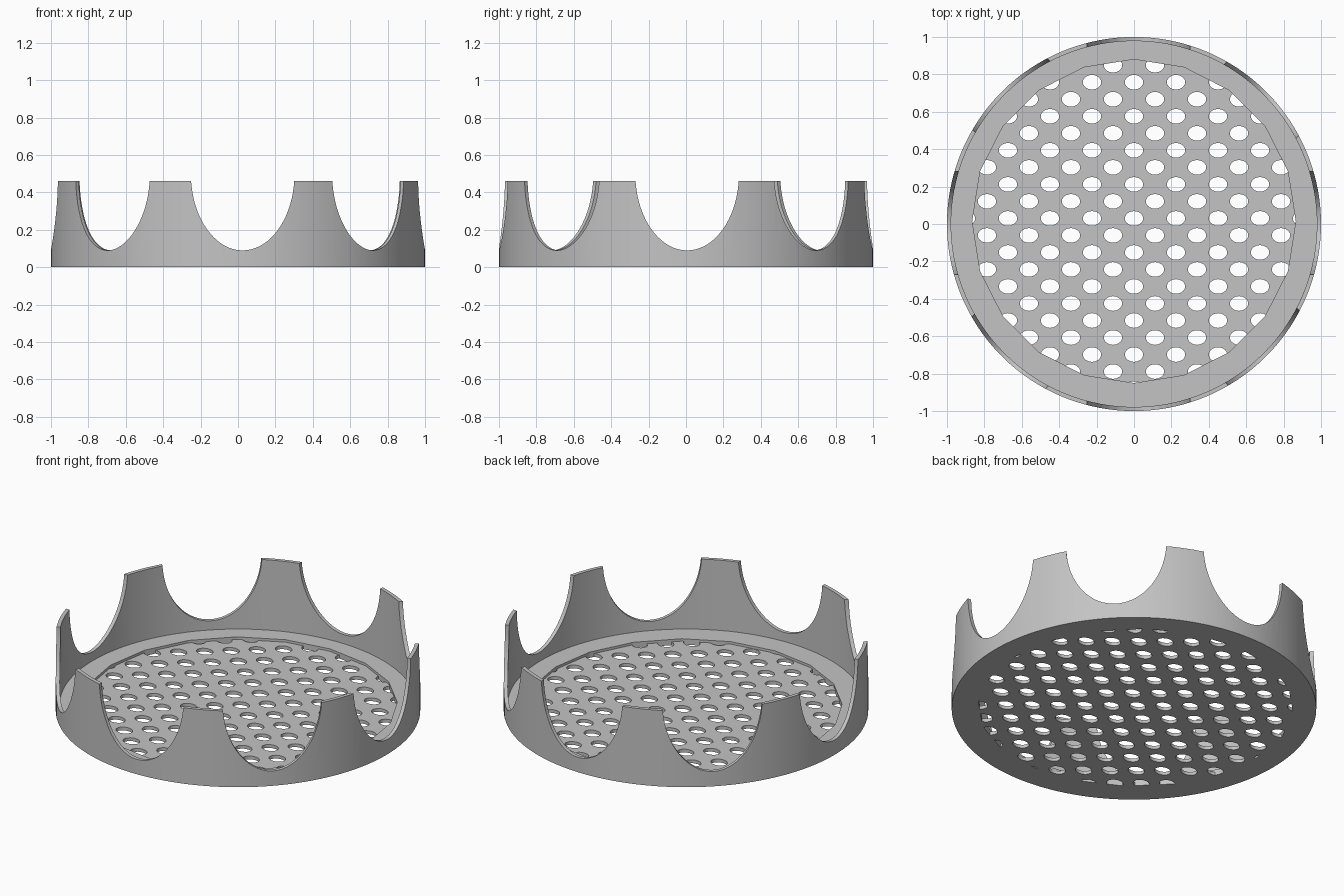
import bpy, bmesh
from math import sin, cos, pi, radians, hypot

if "Cube" in bpy.data.objects:
    bpy.data.objects.remove(bpy.data.objects["Cube"], do_unlink=True)

HEIGHT, WALL_IN, LEDGE_Z, PLATE_Z = 0.46, 0.978, 0.035, 0.02
SIDES, POLY_R, POLY_Y = 20, 0.865, 0.015
STEPS = SIDES * 7

grey = bpy.data.materials.new("plain grey")
grey.use_nodes = True
grey.diffuse_color = (0.55, 0.55, 0.55, 1)
grey.node_tree.nodes["Principled BSDF"].inputs["Base Color"].default_value = grey.diffuse_color


def make_object(name, bm):
    bmesh.ops.recalc_face_normals(bm, faces=bm.faces)
    mesh = bpy.data.meshes.new(name)
    bm.to_mesh(mesh)
    bm.free()
    mesh.materials.append(grey)
    obj = bpy.data.objects.new(name, mesh)
    bpy.context.scene.collection.objects.link(obj)
    return obj


def add_prism(bm, outline, offset):
    """Closed prism from a list of 3D points pushed along an offset."""
    low = [bm.verts.new(p) for p in outline]
    high = [bm.verts.new([a + b for a, b in zip(p, offset)]) for p in outline]
    bm.faces.new(low)
    bm.faces.new(high)
    n = len(low)
    for i in range(n):
        j = (i + 1) % n
        bm.faces.new((low[i], low[j], high[j], high[i]))


def cut(obj, cutter):
    cutter.hide_render = True
    mod = obj.modifiers.new("cut", 'BOOLEAN')
    mod.operation, mod.solver, mod.object = 'DIFFERENCE', 'EXACT', cutter
    bpy.context.view_layer.objects.active = obj
    bpy.ops.object.modifier_apply(modifier=mod.name)
    bpy.data.objects.remove(cutter, do_unlink=True)


def circle(t, r):
    return r * cos(t), r * sin(t)


def polygon(t):
    """Point on the straight-sided opening at angle t."""
    step = 2 * pi / SIDES
    r = POLY_R * cos(step / 2) / cos((t + 1e-9) % step - step / 2)
    return r * cos(t), r * sin(t) + POLY_Y


# Round wall with an inner ledge around a many-sided opening
bm = bmesh.new()
rings = []
for i in range(STEPS):
    t = 2 * pi * i / STEPS
    section = [(polygon(t), 0), (circle(t, 1), 0), (circle(t, 1), HEIGHT),
               (circle(t, WALL_IN), HEIGHT), (circle(t, WALL_IN), LEDGE_Z), (polygon(t), LEDGE_Z)]
    rings.append([bm.verts.new((*xy, z)) for xy, z in section])
for i, a in enumerate(rings):
    b = rings[(i + 1) % STEPS]
    for k in range(len(a)):
        m = (k + 1) % len(a)
        bm.faces.new((a[k], b[k], b[m], a[m]))
wall = make_object("scalloped_wall", bm)

# Eight scallops: four oval bars crossing the middle
for n in range(4):
    ang = n * pi / 4
    ux, uy = cos(ang), sin(ang)
    oval = []
    for k in range(96):
        t = 2 * pi * k / 96
        side = 0.277 * cos(t)
        oval.append((0.025 - uy * side - 1.3 * ux, 0.006 + ux * side - 1.3 * uy, 0.50 + 0.41 * sin(t)))
    bm = bmesh.new()
    add_prism(bm, oval, (2.6 * ux, 2.6 * uy, 0))
    cut(wall, make_object("scallop_cutter", bm))

# Thin floor plate
bm = bmesh.new()
add_prism(bm, [(*polygon(2 * pi * i / SIDES), 0) for i in range(SIDES)], (0, 0, PLATE_Z))
plate = make_object("perforated_floor", bm)

# Staggered oval drain holes
bm = bmesh.new()
for row in range(-10, 11):
    for col in range(-8, 9):
        x, y = col * 0.1123, 0.03 + row * 0.091
        if (row + col) % 2 or hypot(x, y - POLY_Y) > 0.9:
            continue
        hole = [(x + 0.049 * cos(2 * pi * k / 20), y + 0.039 * sin(2 * pi * k / 20), -0.05) for k in range(20)]
        add_prism(bm, hole, (0, 0, 0.12))
cut(plate, make_object("hole_cutter", bm))

# Smooth round surfaces, crisp edges
bpy.ops.object.select_all(action='DESELECT')
for obj in (wall, plate):
    obj.select_set(True)
bpy.context.view_layer.objects.active = wall
bpy.ops.object.shade_smooth_by_angle(angle=radians(16))
